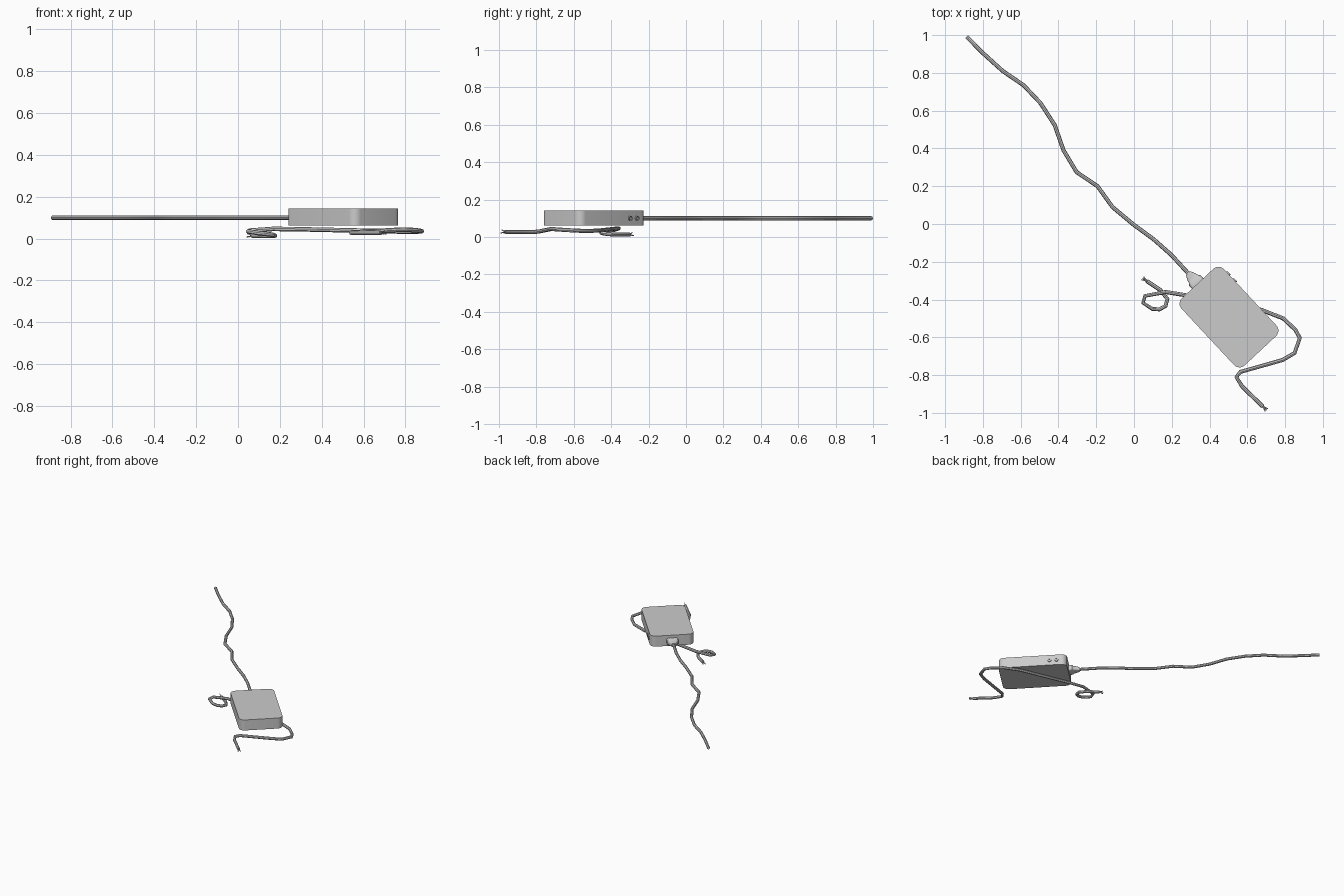
import bpy, bmesh, math
from mathutils import Matrix, Vector

if "Cube" in bpy.data.objects:
    bpy.data.objects.remove(bpy.data.objects["Cube"])

# local frame of the tilted box: +x runs along its length
FRAME = Matrix.Translation((0.503, -0.493, 0)) @ Matrix.Rotation(math.radians(-47), 4, 'Z')


def smooth(ob, angle=40):
    bpy.ops.object.select_all(action='DESELECT')
    ob.select_set(True)
    bpy.context.view_layer.objects.active = ob
    bpy.ops.object.shade_smooth_by_angle(angle=math.radians(angle))


def loft(name, sections, matrix):
    """Skin a list of equal-length point loops and cap both ends."""
    bm = bmesh.new()
    rings = [[bm.verts.new(p) for p in s] for s in sections]
    n = len(rings[0])
    for a, b in zip(rings, rings[1:]):
        for i in range(n):
            bm.faces.new((a[i], a[(i + 1) % n], b[(i + 1) % n], b[i]))
    bm.faces.new(rings[0][::-1])
    bm.faces.new(rings[-1])
    bmesh.ops.recalc_face_normals(bm, faces=bm.faces)
    me = bpy.data.meshes.new(name)
    bm.to_mesh(me)
    bm.free()
    ob = bpy.data.objects.new(name, me)
    bpy.context.collection.objects.link(ob)
    ob.matrix_world = matrix
    smooth(ob)
    return ob


def rounded_rect(w, h, r, steps=6):
    pts = []
    for k, (sx, sy) in enumerate([(1, 1), (-1, 1), (-1, -1), (1, -1)]):
        for i in range(steps + 1):
            a = math.pi / 2 * (k + i / steps)
            pts.append((sx * (w / 2 - r) + r * math.cos(a), sy * (h / 2 - r) + r * math.sin(a)))
    return pts


def cable(name, pts, radius):
    cu = bpy.data.curves.new(name, 'CURVE')
    cu.dimensions = '3D'
    cu.bevel_depth = radius
    cu.bevel_resolution = 2
    cu.use_fill_caps = True
    sp = cu.splines.new('POLY')
    sp.points.add(len(pts) - 1)
    for p, c in zip(sp.points, pts):
        p.co = (*c, 1)
    ob = bpy.data.objects.new(name, cu)
    bpy.context.collection.objects.link(ob)
    bpy.ops.object.select_all(action='DESELECT')
    ob.select_set(True)
    bpy.context.view_layer.objects.active = ob
    bpy.ops.object.convert(target='MESH')
    smooth(bpy.context.view_layer.objects.active)


# adapter box
outline = rounded_rect(0.487, 0.307, 0.04)
loft("adapter_box", [[(x, y, z) for x, y in outline] for z in (0.062, 0.143)], FRAME)

# stepped plug on the short end
stations = [(-0.235, 0.082, 0.044), (-0.268, 0.082, 0.044), (-0.274, 0.066, 0.036),
            (-0.292, 0.056, 0.034), (-0.318, 0.03, 0.028)]
loft("plug", [[(x, u, 0.10 + v) for u, v in rounded_rect(w, h, h * 0.3, 3)]
              for x, w, h in stations], FRAME)

# two round sockets on the long side
for i, x in enumerate((-0.172, -0.122)):
    circle = [(math.cos(a * math.pi / 8), math.sin(a * math.pi / 8)) for a in range(16)]
    rings = [(0.150, 0.013), (0.160, 0.013), (0.160, 0.008), (0.154, 0.008)]
    loft(f"socket_{i + 1}", [[(x + r * c, y, 0.10 + r * s) for c, s in circle]
                             for y, r in rings], FRAME)

# long lead
lead = [(-.886, .992), (-.80, .905), (-.695, .81), (-.585, .735), (-.495, .64), (-.42, .524),
        (-.373, .39), (-.304, .275), (-.193, .2), (-.114, .09), (0, -.005), (.103, -.08),
        (.198, -.164), (.288, -.262), (.31, -.285)]
cable("long_lead", [(x, y, 0.10) for x, y in lead], 0.011)

# loose lead passing under the box
loose = [(.068, -.302, .013), (.14, -.35, .013), (.177, -.397, .014), (.167, -.434, .018),
         (.135, -.452, .022), (.098, -.45, .026), (.048, -.418, .034), (.058, -.381, .038),
         (.167, -.36, .046), (.267, -.376, .045), (.675, -.455, .036), (.79, -.50, .033),
         (.854, -.56, .033), (.878, -.603, .035), (.85, -.683, .04), (.786, -.72, .043),
         (.563, -.783, .03), (.542, -.81, .027), (.574, -.862, .027), (.682, -.966, .027)]
cable("loose_lead", loose, 0.011)

# frayed wires at both ends of the loose lead
for label, end, prev in (("inner", loose[0], loose[1]), ("outer", loose[-1], loose[-2])):
    e = Vector(end)
    d = (e - Vector(prev)).normalized()
    side = d.cross(Vector((0, 0, 1))).normalized()
    for k in range(3):
        a = math.radians(90 + 120 * k)
        off = side * math.cos(a) + Vector((0, 0, 1)) * math.sin(a)
        cable(f"{label}_wire_{k + 1}", [e - d * 0.01 + off * 0.004, e + d * 0.012 + off * 0.005,
                                        e + d * 0.027 + off * 0.011], 0.0028)
